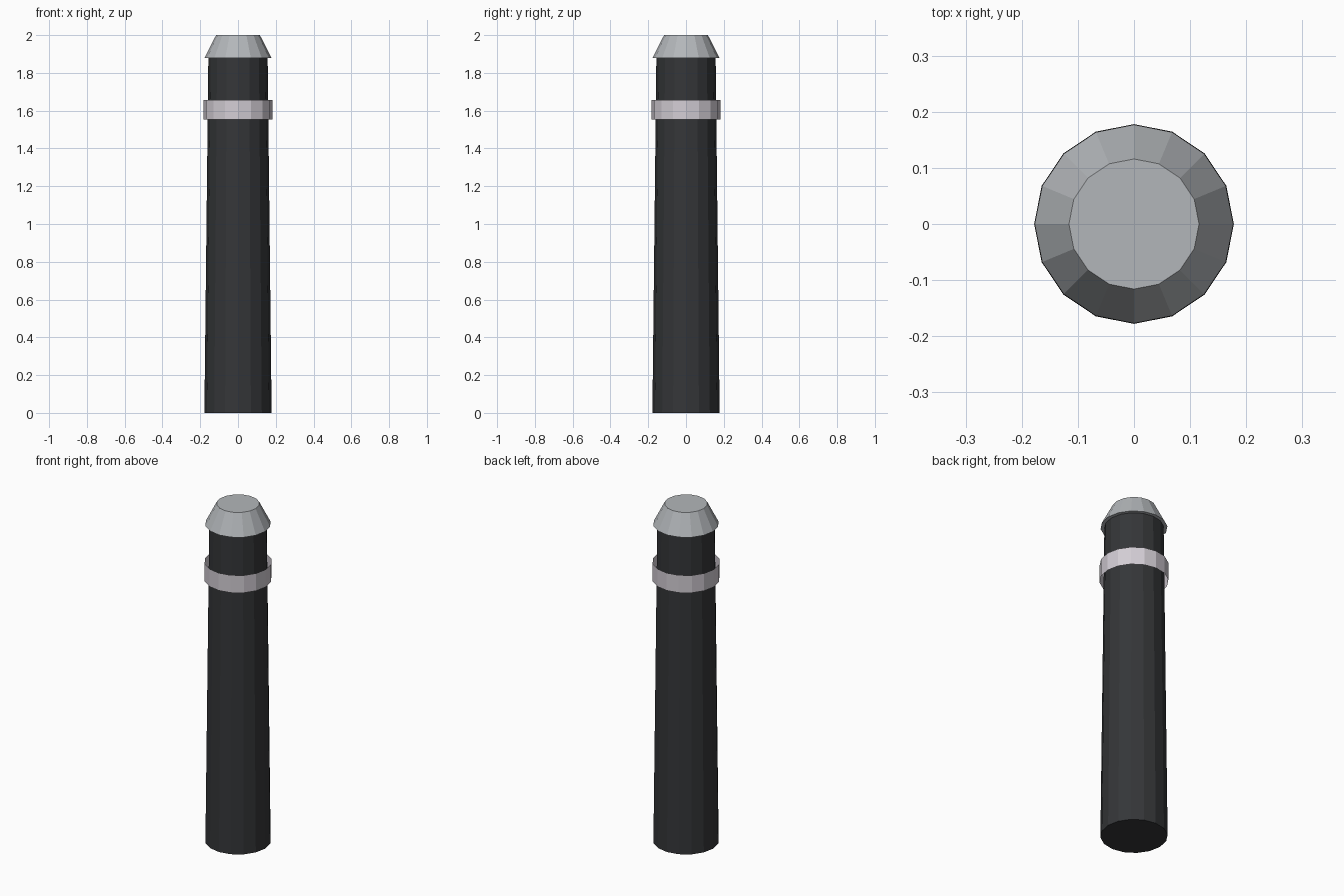
import bpy

if "Cube" in bpy.data.objects:
    bpy.data.objects.remove(bpy.data.objects["Cube"])


def material(name, color):
    m = bpy.data.materials.new(name)
    m.diffuse_color = (*color, 1)
    m.use_nodes = True
    m.node_tree.nodes["Principled BSDF"].inputs["Base Color"].default_value = m.diffuse_color
    return m


def tapered(name, r_bottom, r_top, z0, z1, mat, fill='NGON', sides=16):
    # primitive cone puts its first vertex on the +y axis, so corners sit on the axes
    bpy.ops.mesh.primitive_cone_add(vertices=sides, radius1=r_bottom, radius2=r_top,
                                    depth=z1 - z0, end_fill_type=fill,
                                    location=(0, 0, (z0 + z1) / 2))
    ob = bpy.context.object
    ob.name = name
    ob.data.materials.append(mat)
    return ob


dark = material("dark_paint", (0.035, 0.037, 0.04))
metal = material("cap_grey", (0.45, 0.47, 0.49))
white = material("band_white", (0.65, 0.61, 0.66))

# Tapered post
tapered("post", 0.178, 0.157, 0, 1.88, dark)

# Bevelled cap
tapered("cap", 0.177, 0.116, 1.88, 2.0, metal)

# Open reflective sleeve around the post
tapered("band", 0.182, 0.182, 1.553, 1.657, white, fill='NOTHING')
